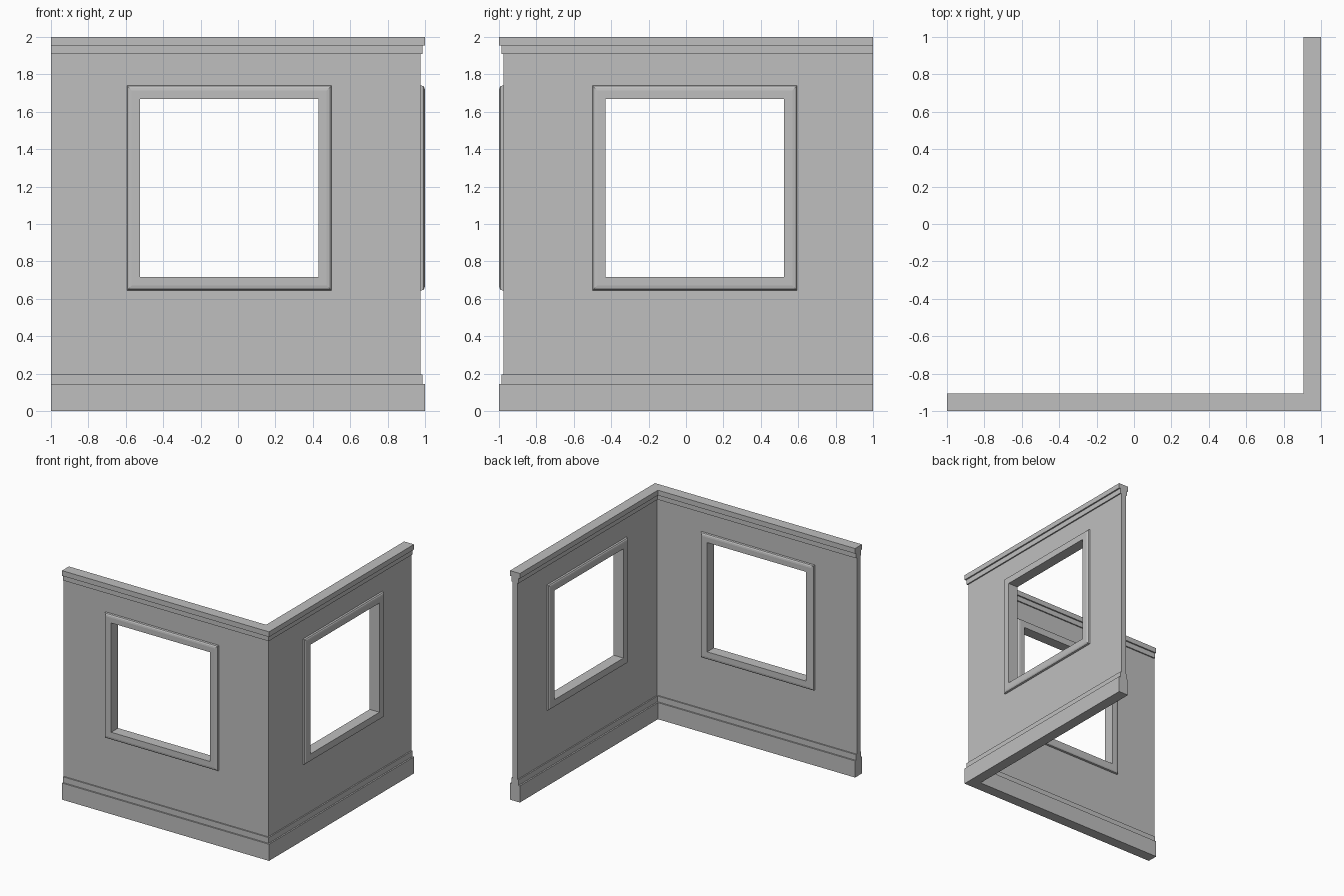
import bpy
import bmesh
from math import pi
from mathutils import Matrix, Vector

if "Cube" in bpy.data.objects:
    bpy.data.objects.remove(bpy.data.objects["Cube"])

HALF = 0.0475            # half thickness of the skirting and cornice
MID = 1 - HALF           # centre line of both walls
WALL_MID = -HALF         # centre of each wall along its length
WINDOW_Z = 1.1925

plaster = bpy.data.materials.new("grey plaster")
plaster.use_nodes = True
GREY = (0.52, 0.52, 0.52, 1)
plaster.diffuse_color = GREY
plaster.node_tree.nodes["Principled BSDF"].inputs["Base Color"].default_value = GREY


def sweep(name, sections, closed):
    """Skin a row of matching cross-sections, closed into a ring or capped."""
    bm = bmesh.new()
    rows = [[bm.verts.new(p) for p in s] for s in sections]
    count = len(rows[0])
    pairs = list(zip(rows, rows[1:]))
    if closed:
        pairs.append((rows[-1], rows[0]))
    else:
        bm.faces.new(rows[0])
        bm.faces.new(rows[-1])
    for a, b in pairs:
        for i in range(count):
            j = (i + 1) % count
            bm.faces.new((a[i], a[j], b[j], b[i]))
    bmesh.ops.recalc_face_normals(bm, faces=bm.faces)
    mesh = bpy.data.meshes.new(name)
    bm.to_mesh(mesh)
    bm.free()
    mesh.materials.append(plaster)
    obj = bpy.data.objects.new(name, mesh)
    bpy.context.collection.objects.link(obj)
    return obj


# Wall profile: skirting, ledge, plain wall, ledge, cornice (half thickness, height)
outer = [(HALF, 0), (HALF, 0.145), (0.035, 0.145), (0.035, 0.195), (0.024, 0.195),
         (0.024, 1.91), (0.035, 1.91), (0.035, 1.955), (HALF, 1.955), (HALF, 2)]
profile = outer + [(-d, z) for d, z in reversed(outer)]

# Both walls: one profile swept round the mitred corner
walls = sweep("corner_walls", [
    [(-1, -MID - d, z) for d, z in profile],
    [(MID + d, -MID - d, z) for d, z in profile],
    [(MID + d, 1, z) for d, z in profile]], False)

# Window frame profile: rounded outer edge on both faces (half size, depth)
face = [(0.477, HALF), (0.522, HALF), (0.535, 0.045), (0.544, 0.039), (0.547, 0.03)]
frame_profile = face + [(s, -d) for s, d in reversed(face)]
corners = [(-1, -1), (1, -1), (1, 1), (-1, 1)]

placements = {
    "front": Matrix.Translation((WALL_MID, -MID, WINDOW_Z)),
    "left": Matrix.Translation((MID, -WALL_MID, WINDOW_Z)) @ Matrix.Rotation(pi / 2, 4, "Z"),
}
for side, place in placements.items():
    # Frame ring, mitred at its four corners
    sweep(side + "_window_frame", [
        [place @ Vector((cx * s, d, cz * s)) for s, d in frame_profile]
        for cx, cz in corners], True)

    # Opening cut through the wall behind the frame
    cutter = sweep(side + "_opening_cutter", [
        [place @ Vector((cx * 0.5, d, cz * 0.5)) for cx, cz in corners]
        for d in (-0.2, 0.2)], False)
    cutter.hide_render = True
    cut = walls.modifiers.new(side + "_opening", "BOOLEAN")
    cut.operation = "DIFFERENCE"
    cut.solver = "EXACT"
    cut.object = cutter
    bpy.context.view_layer.objects.active = walls
    bpy.ops.object.modifier_apply(modifier=cut.name)
    bpy.data.objects.remove(cutter)
